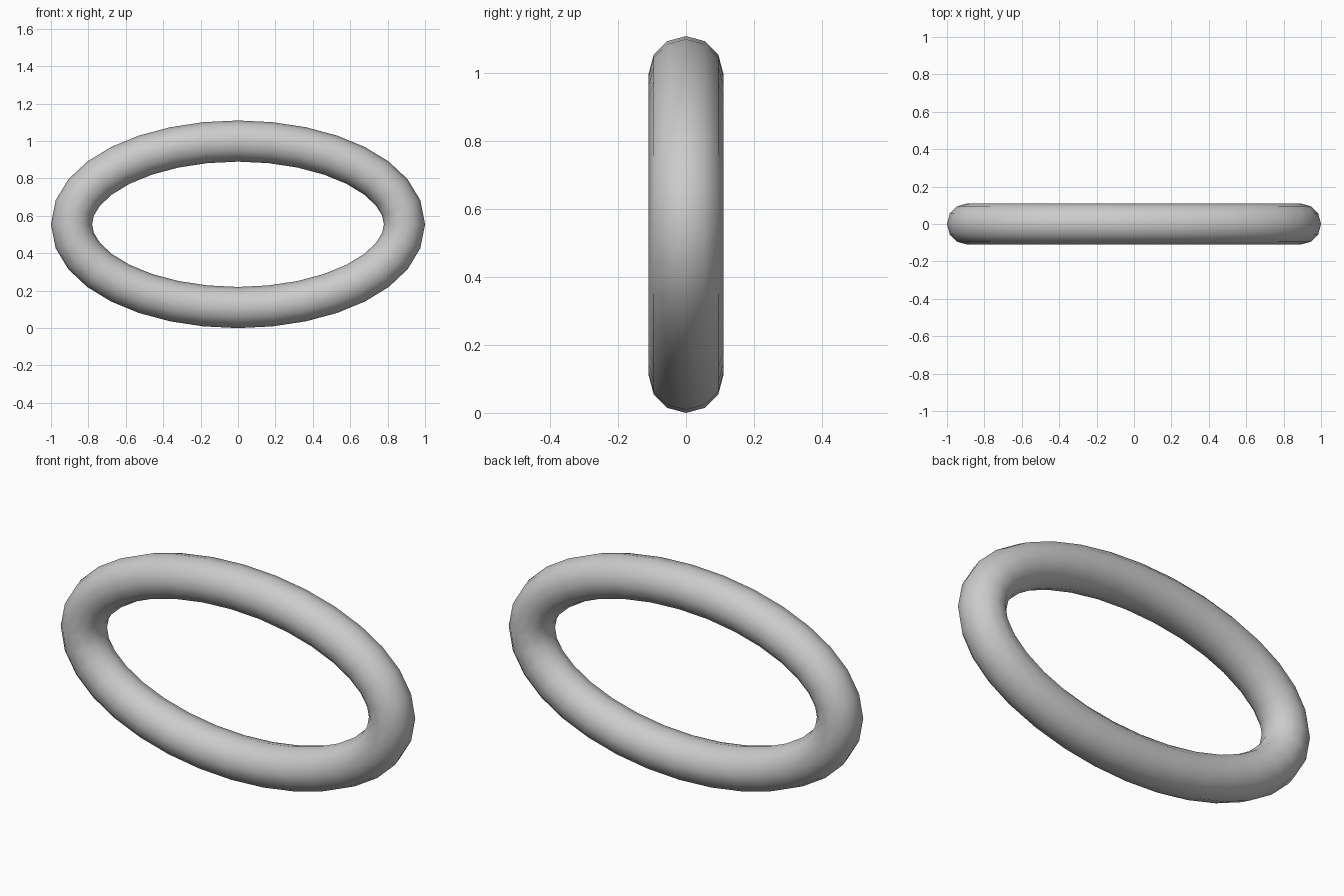
import bpy, bmesh
from math import sin, cos, pi, hypot

if "Cube" in bpy.data.objects:
    bpy.data.objects.remove(bpy.data.objects["Cube"])

A, B, R = 0.89, 0.445, 0.11      # ellipse half-axes and tube radius
SEGS, SIDES = 32, 12
ZC = B + R

# Oval ring: round section swept around an upright ellipse
bm = bmesh.new()
rings = []
for i in range(SEGS):
    t = 2 * pi * i / SEGS
    nx, nz = B * cos(t), A * sin(t)          # outward normal of the ellipse
    n = hypot(nx, nz)
    nx, nz = nx / n, nz / n
    ring = []
    for j in range(SIDES):
        p = 2 * pi * j / SIDES
        r = R * cos(p)
        ring.append(bm.verts.new((A * cos(t) + nx * r, R * sin(p), ZC + B * sin(t) + nz * r)))
    rings.append(ring)

for i in range(SEGS):
    a, b = rings[i], rings[(i + 1) % SEGS]
    for j in range(SIDES):
        k = (j + 1) % SIDES
        bm.faces.new((a[j], a[k], b[k], b[j])).smooth = True

bmesh.ops.recalc_face_normals(bm, faces=bm.faces)
mesh = bpy.data.meshes.new("oval_ring")
bm.to_mesh(mesh)
bm.free()
bpy.context.collection.objects.link(bpy.data.objects.new("oval_ring", mesh))
